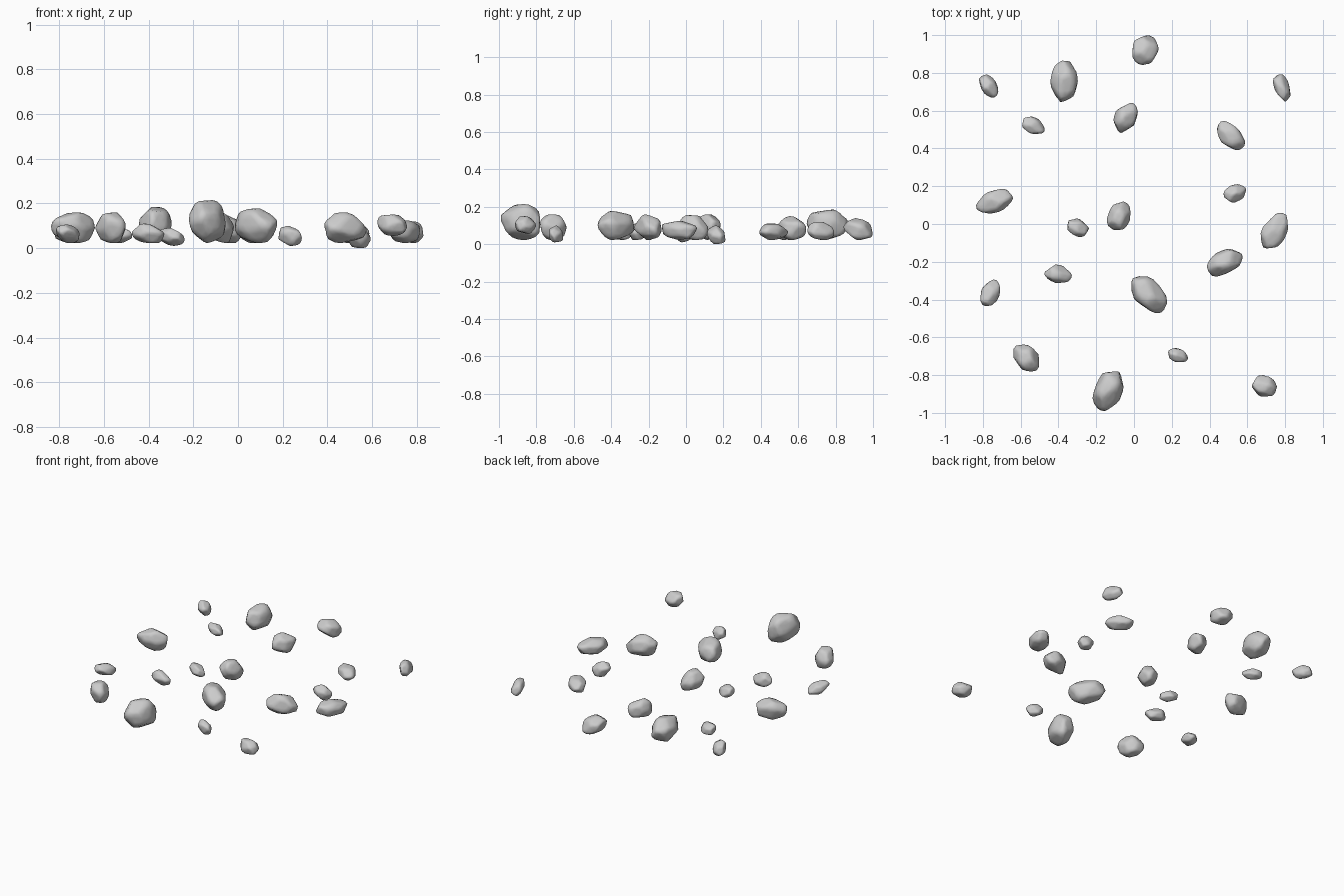
import bpy, bmesh, random
from math import radians
from mathutils import Vector, Matrix

if "Cube" in bpy.data.objects:
    bpy.data.objects.remove(bpy.data.objects["Cube"])

random.seed(11)

# Each stone: centre x, y, length, width, turn in degrees, top height
STONES = [
    (.06, .92, .16, .138, 80, .14),
    (-.37, .755, .22, .145, 90, .185),
    (-.768, .73, .13, .085, -55, .12),
    (.785, .72, .145, .08, -70, .12),
    (-.532, .52, .13, .085, -30, .1),
    (-.045, .565, .17, .12, 60, .15),
    (.51, .465, .18, .11, -45, .11),
    (.535, .163, .125, .092, 20, .1),
    (-.74, .118, .2, .118, 22, .16),
    (-.3, -.018, .115, .088, -30, .09),
    (-.077, .042, .16, .118, 70, .155),
    (.745, -.037, .21, .13, 60, .125),
    (.48, -.2, .2, .12, 25, .16),
    (-.402, -.265, .145, .098, -10, .11),
    (.077, -.37, .235, .145, -45, .178),
    (-.76, -.365, .15, .098, 65, .105),
    (-.568, -.708, .17, .118, -50, .16),
    (-.135, -.883, .225, .145, 70, .215),
    (.233, -.697, .11, .072, -20, .1),
    (.69, -.86, .13, .112, -15, .15),
]


def fit(bm, axis, size):
    """Centre the mesh on one axis and give it an exact extent."""
    c = [v.co[axis] for v in bm.verts]
    mid, scale = (min(c) + max(c)) / 2, size / (max(c) - min(c))
    for v in bm.verts:
        v.co[axis] = (v.co[axis] - mid) * scale


def stone(index, x, y, length, width, turn, top):
    bm = bmesh.new()
    bmesh.ops.create_icosphere(bm, subdivisions=3, radius=1)
    # worn facets: flatten the ball against well-spread random planes
    normals = []
    for _ in range(200):
        n = Vector([random.gauss(0, 1) for _ in range(3)]).normalized()
        if len(normals) < 14 and all(n.dot(m) < .72 for m in normals):
            normals.append(n)
    for n in normals:
        d = random.uniform(.76, .88)
        for v in bm.verts:
            over = v.co.dot(n) - d
            if over > 0:
                v.co -= n * over
    bmesh.ops.smooth_vert(bm, verts=bm.verts, factor=.2, use_axis_x=True,
                          use_axis_y=True, use_axis_z=True)
    # size and turn; small stones lean down towards the back right
    fit(bm, 0, length)
    fit(bm, 1, width)
    fit(bm, 2, top * .75)
    bm.transform(Matrix.Rotation(radians(turn), 4, 'Z'))
    lean = .14 if length < .17 else .03
    for v in bm.verts:
        v.co.z -= lean * (v.co.x + v.co.y)
    # most stones stop just above the ground, small ones dip to it, one touches
    bottom = .01 if length < .13 else .022
    if index == 8:
        bottom = 0
    elif index == 20:
        bottom = .055
    fit(bm, 2, top - bottom)
    for f in bm.faces:
        f.smooth = True
    mesh = bpy.data.meshes.new(f"stone_{index:02d}")
    bm.to_mesh(mesh)
    bm.free()
    ob = bpy.data.objects.new(mesh.name, mesh)
    ob.location = (x, y, (top + bottom) / 2)
    bpy.context.collection.objects.link(ob)


for i, s in enumerate(STONES, 1):
    stone(i, *s)
